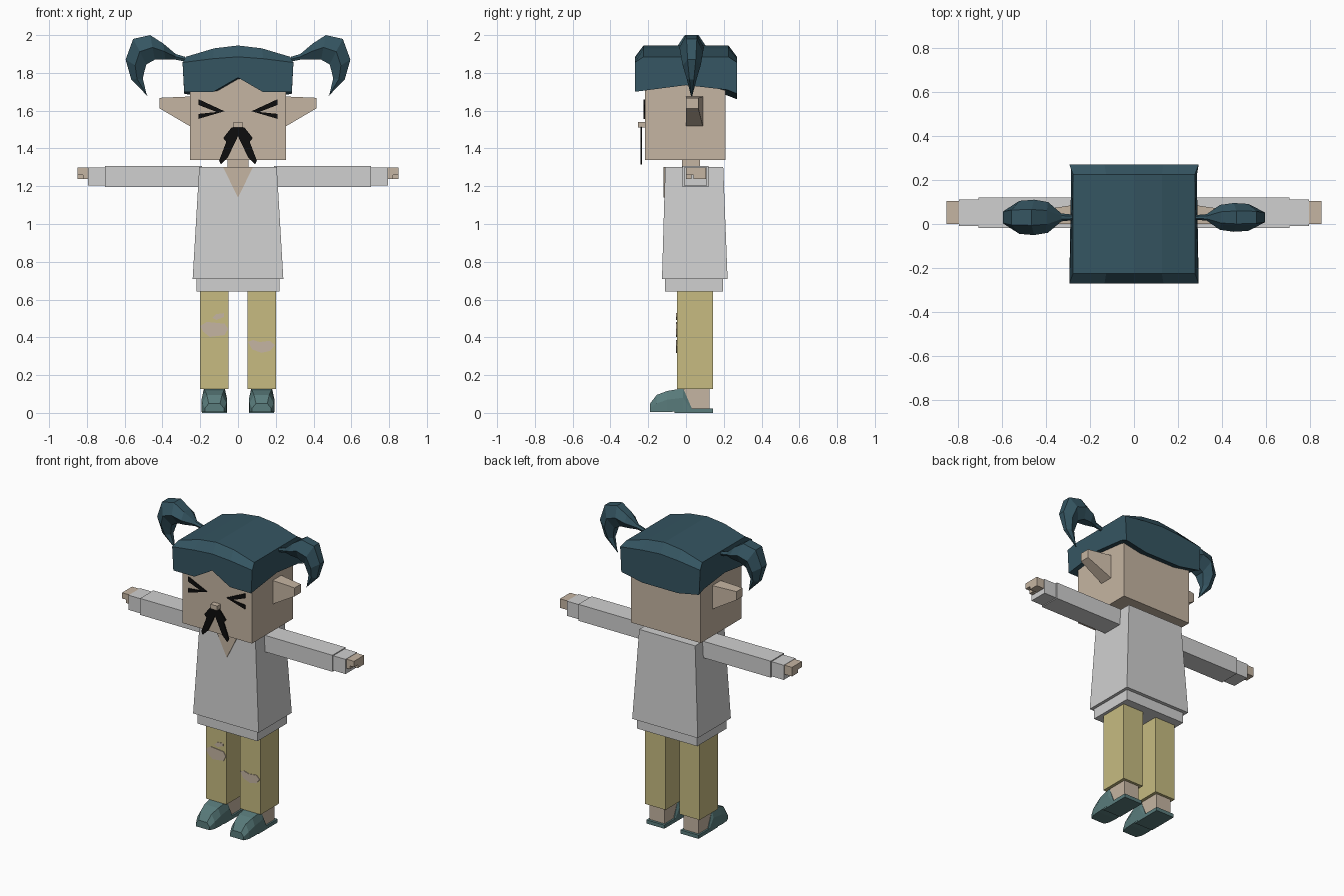
import bpy
import bmesh

cube = bpy.data.objects.get("Cube")
if cube:
    bpy.data.objects.remove(cube, do_unlink=True)


def material(name, r, g, b):
    mat = bpy.data.materials.new(name)
    mat.use_nodes = True
    mat.diffuse_color = (r, g, b, 1)
    node = next(n for n in mat.node_tree.nodes if n.type == 'BSDF_PRINCIPLED')
    node.inputs["Base Color"].default_value = (r, g, b, 1)
    node.inputs["Roughness"].default_value = 0.9
    return mat


skin = material("skin", 0.56, 0.46, 0.36)
shirt_grey = material("shirt grey", 0.63, 0.63, 0.63)
khaki = material("khaki", 0.57, 0.5, 0.22)
hair_teal = material("hair teal", 0.035, 0.09, 0.12)
shoe_teal = material("shoe teal", 0.1, 0.2, 0.2)
black = material("black", 0.004, 0.004, 0.004)


def loft(name, rings, mat):
    """Skin a list of equal-length rings and cap both ends."""
    bm = bmesh.new()
    loops = [[bm.verts.new(p) for p in ring] for ring in rings]
    n = len(loops[0])
    for a, b in zip(loops, loops[1:]):
        for i in range(n):
            j = (i + 1) % n
            bm.faces.new((a[i], a[j], b[j], b[i]))
    bm.faces.new(loops[0])
    bm.faces.new(loops[-1])
    bmesh.ops.recalc_face_normals(bm, faces=bm.faces)
    mesh = bpy.data.meshes.new(name)
    bm.to_mesh(mesh)
    bm.free()
    mesh.materials.append(mat)
    obj = bpy.data.objects.new(name, mesh)
    bpy.context.collection.objects.link(obj)
    return obj


def rect(x, y, z):
    """Horizontal rectangle from x and y ranges."""
    return [(x[0], y[0], z), (x[1], y[0], z), (x[1], y[1], z), (x[0], y[1], z)]


def box(name, x, y, z, mat):
    return loft(name, [rect(x, y, z[0]), rect(x, y, z[1])], mat)


def plate(name, outline, front, back, mat):
    """Front-facing outline in x and z, given a small thickness."""
    return loft(name, [[(x, y, z) for x, z in outline] for y in (front, back)], mat)


def side_range(s, a, b):
    return tuple(sorted((s * a, s * b)))


# Head, neck and nose
box("head", (-0.255, 0.255), (-0.218, 0.21), (1.34, 1.8), skin)
box("neck", (-0.055, 0.055), (-0.02, 0.075), (1.28, 1.36), skin)
box("nose", (-0.025, 0.025), (-0.254, -0.21), (1.51, 1.54), skin)

# Moustache
half = [(0.035, 1.51), (0.078, 1.455), (0.062, 1.435), (0.1, 1.335),
        (0.09, 1.315), (0.055, 1.35)]
outline = [(0, 1.52)] + half + [(0, 1.465)] + [(-x, z) for x, z in reversed(half)]
plate("moustache", outline, -0.242, -0.233, black)

# Hair cap: cross-sections from side to side
# x, fringe height, brow edge, crown, nape
columns = [(0.285, 1.7, 1.855, 1.885, 1.69), (0.13, 1.7, 1.875, 1.93, 1.66),
           (0, 1.775, 1.885, 1.945, 1.66)]
columns += [(-x, *rest) for x, *rest in reversed(columns[:2])]
rings = []
for x, fringe, edge, crown, nape in columns:
    rim = x * 1.03
    top = x * 0.97
    rings.append([(x, -0.27, fringe), (rim, -0.27, edge), (top, -0.225, crown),
                  (top, 0.225, crown), (rim, 0.27, edge), (x, 0.27, nape),
                  (x, 0.22, nape + 0.02), (x, 0, 1.735)])
loft("hair_cap", rings, hair_teal)

# Pigtail stations: outer x and z, inner x and z, half width
tail = [(0.28, 1.885, 0.28, 1.86, 0.012), (0.33, 1.9, 0.33, 1.87, 0.017),
        (0.395, 1.955, 0.385, 1.872, 0.065), (0.465, 2, 0.44, 1.87, 0.075),
        (0.555, 1.98, 0.485, 1.845, 0.07), (0.595, 1.87, 0.495, 1.81, 0.055),
        (0.565, 1.765, 0.504, 1.77, 0.03), (0.477, 1.675, 0.483, 1.682, 0.004)]
tear = [(-0.2, 0.46), (-0.165, 0.482), (-0.07, 0.472), (-0.053, 0.445),
        (-0.07, 0.412), (-0.15, 0.402), (-0.185, 0.43)]
small_tear = [(-0.137, 0.503), (-0.115, 0.523), (-0.075, 0.528),
              (-0.073, 0.508), (-0.115, 0.492)]
left_tear = [(0.053, 0.376), (0.08, 0.386), (0.115, 0.375), (0.17, 0.382),
             (0.195, 0.358), (0.17, 0.328), (0.125, 0.318), (0.075, 0.336)]

# Shoe stations: y, bottom, middle and top heights, half widths
shoe = [(-0.19, 0.004, 0.025, 0.05, 0.05, 0.03), (-0.155, 0.004, 0.05, 0.095, 0.064, 0.04),
        (-0.1, 0.004, 0.07, 0.116, 0.068, 0.05), (-0.015, 0.01, 0.08, 0.13, 0.066, 0.055),
        (0.028, 0.01, 0.018, 0.03, 0.066, 0.06)]

for s, side in ((1, "left"), (-1, "right")):
    # Pigtails
    rings = []
    for ox, oz, ix, iz, w in tail:
        w *= 0.87 if s > 0 else 1.07
        mx, mz = (ox + ix) / 2, (oz + iz) / 2
        rings.append([(s * x, 0.03 + k * w, z) for x, z, k in (
            (ox, oz, -0.45), (ox, oz, 0.45), (mx, mz, 1),
            (ix, iz, 0.45), (ix, iz, -0.45), (mx, mz, -1))])
    loft(side + "_pigtail", rings, hair_teal)

    # Pointed ears
    loft(side + "_ear", [
        [(s * 0.25, 0, 1.675), (s * 0.25, 0.09, 1.675),
         (s * 0.25, 0.09, 1.515), (s * 0.25, 0, 1.515)],
        [(s * 0.415, 0, 1.668), (s * 0.415, 0.065, 1.668),
         (s * 0.415, 0.065, 1.612), (s * 0.415, 0, 1.612)]], skin)

    # Squeezed-shut eyes
    for part, stroke in (
            ("upper", [(0.072, 1.597), (0.208, 1.66), (0.208, 1.63), (0.11, 1.592)]),
            ("lower", [(0.072, 1.597), (0.208, 1.583), (0.208, 1.557)])):
        plate(f"{side}_eye_{part}", [(s * x, z) for x, z in stroke],
              -0.226, -0.217, black)

    # Arms, cuffs and hands
    box(side + "_sleeve", side_range(s, 0.19, 0.705), (-0.018, 0.12), (1.197, 1.306), shirt_grey)
    box(side + "_cuff", side_range(s, 0.7, 0.795), (-0.01, 0.112), (1.203, 1.3), shirt_grey)
    box(side + "_hand", side_range(s, 0.78, 0.85), (0, 0.105), (1.26, 1.298), skin)
    box(side + "_fingers", side_range(s, 0.78, 0.85), (0.04, 0.105), (1.238, 1.262), skin)
    box(side + "_thumb", side_range(s, 0.78, 0.82), (0, 0.03), (1.238, 1.262), skin)

    # Legs and ankles
    box(side + "_trouser_leg", side_range(s, 0.05, 0.2), (-0.048, 0.142), (0.127, 0.66), khaki)
    box(side + "_ankle", side_range(s, 0.07, 0.18), (-0.01, 0.125), (0.015, 0.14), skin)

    # Shoes
    cx = s * 0.125
    rings = [[(cx - w, y, low), (cx - w, y, mid), (cx - tw, y, top),
              (cx + tw, y, top), (cx + w, y, mid), (cx + w, y, low)]
             for y, low, mid, top, w, tw in shoe]
    loft(side + "_shoe", rings, shoe_teal)
    box(side + "_sole", (cx - 0.066, cx + 0.066), (-0.06, 0.142), (0, 0.024), shoe_teal)

# Shirt, hem and open neckline
loft("shirt", [rect((-0.24, 0.24), (-0.127, 0.22), 0.71),
               rect((-0.205, 0.205), (-0.11, 0.197), 1.303)], shirt_grey)
box("shirt_hem", (-0.22, 0.22), (-0.11, 0.197), (0.642, 0.73), shirt_grey)
plate("neckline", [(-0.08, 1.303), (0.08, 1.303), (0, 1.14)], -0.118, -0.109, skin)

# Torn knees
for name, shape in (("right_knee_tear", tear), ("right_small_tear", small_tear),
                    ("left_knee_tear", left_tear)):
    plate(name, shape, -0.052, -0.046, skin)
